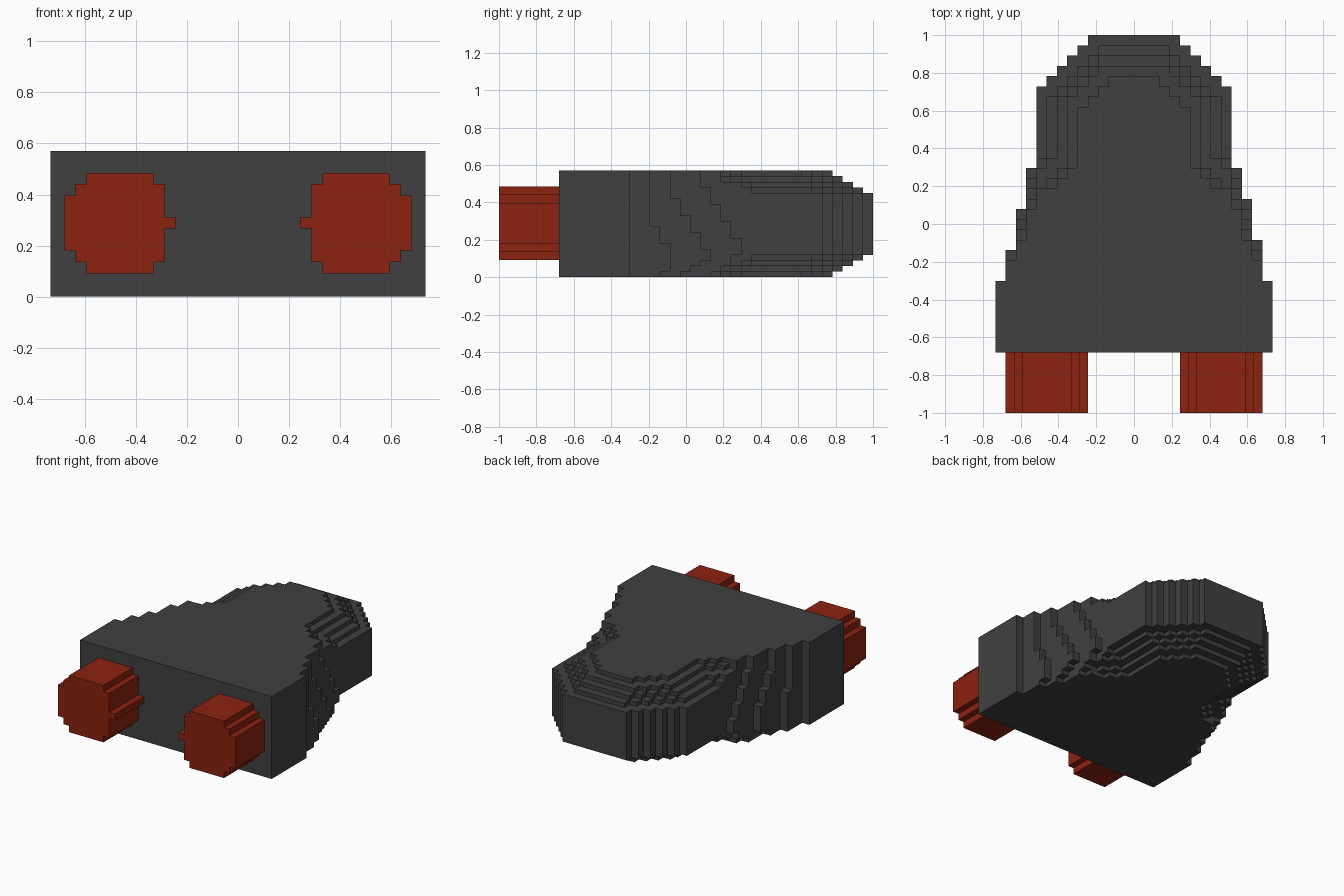
import bpy, bmesh, math
from mathutils import Vector

if "Cube" in bpy.data.objects:
    bpy.data.objects.remove(bpy.data.objects["Cube"])

NX, NY, NZ = 27, 31, 19                       # body block counts
SIZE = Vector((1.468 / NX, 1.68 / NY, 0.57 / NZ))
ORIGIN = Vector((-0.734, -0.68, 0.0))


def material(name, color):
    m = bpy.data.materials.new(name)
    m.diffuse_color = (*color, 1)
    m.use_nodes = True
    m.node_tree.nodes["Principled BSDF"].inputs["Base Color"].default_value = m.diffuse_color
    return m


def finish(name, bm, mat):
    bmesh.ops.remove_doubles(bm, verts=bm.verts, dist=1e-5)
    bmesh.ops.recalc_face_normals(bm, faces=bm.faces)
    bmesh.ops.dissolve_limit(bm, angle_limit=0.02, verts=bm.verts, edges=bm.edges)
    me = bpy.data.meshes.new(name)
    bm.to_mesh(me)
    bm.free()
    me.materials.append(mat)
    ob = bpy.data.objects.new(name, me)
    bpy.context.collection.objects.link(ob)
    return ob


def step(n, table, default):
    """Value of the first table row whose upper layer limit includes n."""
    for top, value in table:
        if n <= top:
            return value
    return default


# Slanted side steps: (highest layer, length of the column in blocks)
SIDE = {
    1: ([(0, 10), (5, 11), (8, 10)], 9),
    2: ([(0, 12), (1, 13), (2, 14), (4, 15), (7, 14), (10, 13), (13, 12)], 11),
    3: ([(0, 15), (1, 16), (3, 17), (6, 18), (9, 17), (12, 16), (15, 15)], 14),
}
NOSE = [22, 20, 19, 18, 16]                   # nose taper start for each bevel layer


def column_length(e, n, left):
    """Length along y of the column e blocks in from the edge, in layer n."""
    if e == 0:
        return 7
    if e in SIDE:
        length = step(n, *SIDE[e])
        return min(length, {1: 10, 2: 14, 3: 18}[e]) if left else length
    k = max(0, 4 - n, n - (NZ - 5))           # bevel depth near top and bottom
    if e < 4 + k:                             # shoulder behind the nose bevel
        return max(16, 16 - k + e - (k >= 3))
    return min(NOSE[k] + e, NY - k)


def filled(i, j, n):
    if not (0 <= i < NX and 0 <= j < NY and 0 <= n < NZ):
        return False
    return j < column_length(min(i, NX - 1 - i), n, i < NX // 2)


# Stepped body: only the exposed block faces are made
def build_body(mat):
    bm = bmesh.new()
    for i in range(NX):
        for j in range(NY):
            for n in range(NZ):
                if not filled(i, j, n):
                    continue
                for axis in range(3):
                    for side in (0, 1):
                        nb = [i, j, n]
                        nb[axis] += 2 * side - 1
                        if filled(*nb):
                            continue
                        verts = []
                        corners = [(0, 0), (1, 0), (1, 1), (0, 1)]
                        for a, b in (corners if side else corners[::-1]):
                            c = [i, j, n]
                            c[axis] += side
                            c[(axis + 1) % 3] += a
                            c[(axis + 2) % 3] += b
                            verts.append(bm.verts.new(ORIGIN + Vector(c) * SIZE))
                        bm.faces.new(verts)
    return finish("body", bm, mat)


# Stepped round nozzle, extruded along y from a half profile
def build_nozzle(name, sign, mat):
    half = [(0.243, 0.022), (0.287, 0.022), (0.287, 0.153), (0.33, 0.153),
            (0.33, 0.197), (0.593, 0.197), (0.593, 0.153), (0.636, 0.153),
            (0.636, 0.108), (0.68, 0.108)]
    mid = 0.288
    outline = [(x, mid + h) for x, h in half] + [(x, mid - h) for x, h in reversed(half)]
    bm = bmesh.new()
    face = bm.faces.new([bm.verts.new((sign * x, -1.0, z)) for x, z in outline])
    ext = bmesh.ops.extrude_face_region(bm, geom=[face], use_keep_orig=True)
    moved = [g for g in ext["geom"] if isinstance(g, bmesh.types.BMVert)]
    bmesh.ops.translate(bm, verts=moved, vec=(0, 0.32, 0))
    return finish(name, bm, mat)


grey = material("dark grey", (0.051, 0.051, 0.051))
red = material("rust red", (0.258, 0.016, 0.005))

build_body(grey)
build_nozzle("nozzle_left", -1, red)
build_nozzle("nozzle_right", 1, red)
